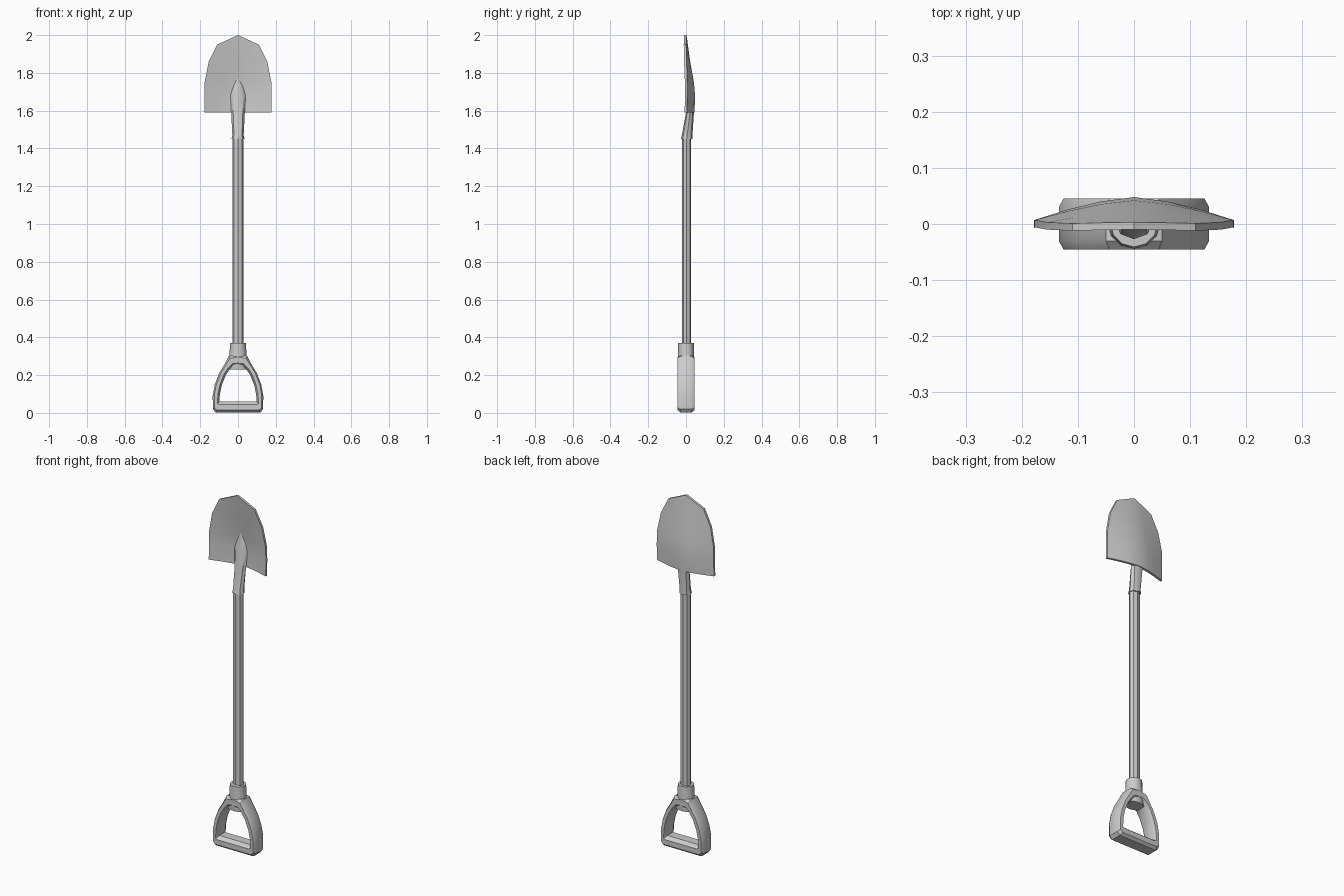
import bpy, bmesh, math

cube = bpy.data.objects.get("Cube")
if cube:
    bpy.data.objects.remove(cube, do_unlink=True)

grey = bpy.data.materials.new("plain grey")
grey.use_nodes = True
grey.diffuse_color = (0.6, 0.6, 0.6, 1)
grey.node_tree.nodes["Principled BSDF"].inputs["Base Color"].default_value = (0.6, 0.6, 0.6, 1)


def finish(name, bm, angle):
    bmesh.ops.recalc_face_normals(bm, faces=bm.faces)
    mesh = bpy.data.meshes.new(name)
    bm.to_mesh(mesh)
    bm.free()
    mesh.materials.append(grey)
    obj = bpy.data.objects.new(name, mesh)
    bpy.context.collection.objects.link(obj)
    bpy.ops.object.select_all(action="DESELECT")
    bpy.context.view_layer.objects.active = obj
    obj.select_set(True)
    bpy.ops.object.shade_smooth_by_angle(angle=math.radians(angle))
    return obj


def bridge(bm, rings, closed=False):
    """Join neighbouring rings of vertices with quads."""
    pairs = list(zip(rings, rings[1:]))
    if closed:
        pairs.append((rings[-1], rings[0]))
    for a, b in pairs:
        for i in range(len(a)):
            j = (i + 1) % len(a)
            bm.faces.new((a[i], a[j], b[j], b[i]))


def loft(name, sections, sides=8, angle=35):
    """Skin elliptical sections given as (z, centre y, x radius, y radius)."""
    bm = bmesh.new()
    rings = []
    for z, cy, rx, ry in sections:
        turns = [math.tau * i / sides for i in range(sides)]
        rings.append([bm.verts.new((rx * math.cos(t), cy + ry * math.sin(t), z)) for t in turns])
    bridge(bm, rings)
    bm.faces.new(rings[0])
    bm.faces.new(rings[-1])
    return finish(name, bm, angle)


# Shaft
loft("shaft", [(0.3, 0.003, 0.03, 0.024), (1.46, 0.003, 0.03, 0.024)])

# Blade socket with its tapering ridge
loft("blade_socket", [
    (1.45, 0.004, 0.034, 0.031), (1.47, 0.006, 0.03, 0.028),
    (1.59, 0.021, 0.036, 0.021), (1.68, 0.026, 0.04, 0.015),
    (1.73, 0.029, 0.025, 0.01), (1.775, 0.03, 0.003, 0.005)])

# Dished blade: rows of (z, half width, edge y, centre y)
rows = [(1.59, 0.178, 0.006, 0.045), (1.68, 0.178, 0.007, 0.048),
        (1.75, 0.177, 0.007, 0.042), (1.86, 0.155, 0.003, 0.022),
        (1.95, 0.11, 0.001, 0.003)]
columns = [i / 3 for i in range(-3, 4)]
bm = bmesh.new()
layers = []
for shift in (0, -0.013):
    grid = []
    for z, half, edge, centre in rows:
        peak = 0.05 if z == rows[-1][0] else 0
        grid.append([bm.verts.new((half * u,
                                   edge + (centre - edge) * (1 - abs(u) ** 1.5) + shift,
                                   z + peak * (1 - abs(u)))) for u in columns])
    layers.append(grid)
    for a, b in zip(grid, grid[1:]):
        for i in range(len(columns) - 1):
            bm.faces.new((a[i], a[i + 1], b[i + 1], b[i]))
rims = [g[0] + [r[-1] for r in g[1:-1]] + g[-1][::-1] + [r[0] for r in g[-2:0:-1]]
        for g in layers]
bridge(bm, rims)
finish("blade", bm, 35)

# Grip collar
loft("grip_collar", [(0.23, 0, 0.06, 0.04), (0.27, 0, 0.052, 0.045),
                     (0.31, 0, 0.045, 0.043), (0.37, 0, 0.042, 0.041)], 12, 40)

# D-shaped grip: matching outer and inner outlines, right half then mirrored
outer = [(0, 0.002), (0.118, 0.002), (0.133, 0.02), (0.134, 0.09), (0.123, 0.15),
         (0.1, 0.21), (0.07, 0.26), (0.05, 0.3), (0, 0.31)]
inner = [(0, 0.06), (0.085, 0.06), (0.099, 0.06), (0.096, 0.1), (0.085, 0.15),
         (0.065, 0.2), (0.045, 0.23), (0.022, 0.245), (0, 0.245)]


def mirrored(half):
    return half + [(-x, z) for x, z in half[-2:0:-1]]


bm = bmesh.new()
stations = []
for (ox, oz), (ix, iz) in zip(mirrored(outer), mirrored(inner)):
    profile = [(0, -0.03), (0.22, -0.045), (0.72, -0.045), (1, -0.025)]
    profile += [(f, -y) for f, y in reversed(profile)]
    stations.append([bm.verts.new((ox + (ix - ox) * f, y, oz + (iz - oz) * f))
                     for f, y in profile])
bridge(bm, stations, closed=True)
finish("grip", bm, 35)
